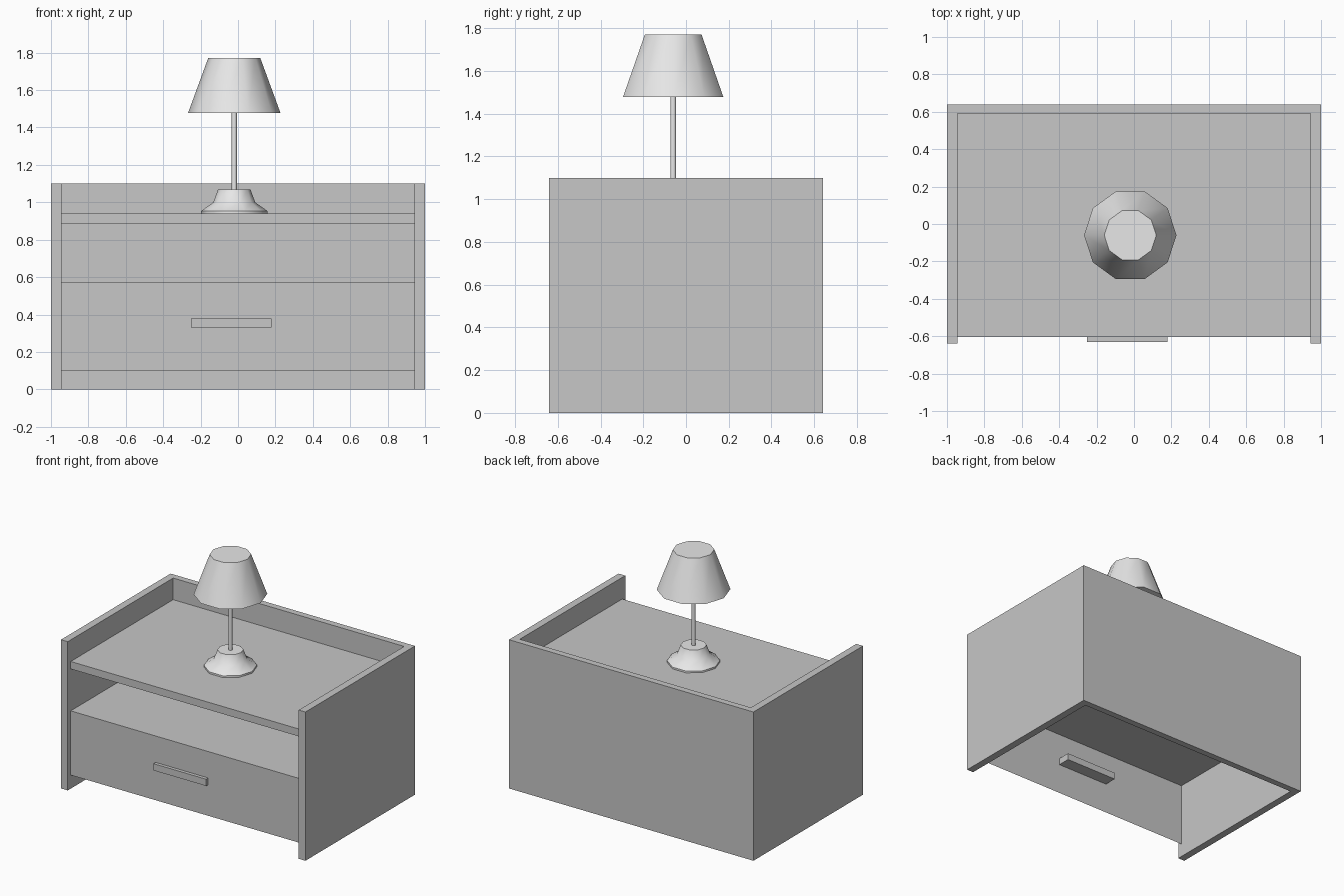
import bpy, bmesh
from math import cos, sin, tau, radians
from mathutils import Vector

old = bpy.data.objects.get("Cube")
if old:
    bpy.data.objects.remove(old, do_unlink=True)


def material(name, value):
    m = bpy.data.materials.new(name)
    m.use_nodes = True
    colour = (value, value, value, 1)
    m.diffuse_color = colour
    m.node_tree.nodes["Principled BSDF"].inputs["Base Color"].default_value = colour
    return m


cabinet_grey = material("cabinet grey", 0.57)
lamp_grey = material("lamp light grey", 0.8)


def finish(name, bm, mat, smooth=False):
    mesh = bpy.data.meshes.new(name)
    bm.to_mesh(mesh)
    bm.free()
    mesh.materials.append(mat)
    obj = bpy.data.objects.new(name, mesh)
    bpy.context.collection.objects.link(obj)
    if smooth:
        bpy.ops.object.select_all(action='DESELECT')
        obj.select_set(True)
        bpy.context.view_layer.objects.active = obj
        bpy.ops.object.shade_smooth_by_angle(angle=radians(45))
    return obj


def box(name, low, high, mat):
    low, high = Vector(low), Vector(high)
    bm = bmesh.new()
    bmesh.ops.create_cube(bm, size=1)
    bmesh.ops.scale(bm, vec=high - low, verts=bm.verts)
    bmesh.ops.translate(bm, vec=(low + high) / 2, verts=bm.verts)
    return finish(name, bm, mat)


def turned(name, profile, mat, centre=(-0.02, -0.06), sides=10):
    """Closed solid of stacked rings given as (radius, height)."""
    bm = bmesh.new()
    rings = [[bm.verts.new((centre[0] + r * cos(tau * i / sides),
                            centre[1] + r * sin(tau * i / sides), z))
              for i in range(sides)] for r, z in profile]
    for a, b in zip(rings, rings[1:]):
        for i in range(sides):
            j = (i + 1) % sides
            bm.faces.new((a[i], a[j], b[j], b[i]))
    bm.faces.new(rings[0][::-1])
    bm.faces.new(rings[-1])
    return finish(name, bm, mat, smooth=True)


# Cabinet body: U-shaped plan of two sides and a back, extruded upwards
half, depth, inner, back = 1.0, 0.64, 0.945, 0.592
outline = [(-half, -depth), (-inner, -depth), (-inner, back), (inner, back),
           (inner, -depth), (half, -depth), (half, depth), (-half, depth)]
bm = bmesh.new()
floor = bm.faces.new([bm.verts.new((x, y, 0)) for x, y in outline])
ext = bmesh.ops.extrude_face_region(bm, geom=[floor], use_keep_orig=True)
bmesh.ops.translate(bm, vec=(0, 0, 1.1),
                    verts=[v for v in ext["geom"] if isinstance(v, bmesh.types.BMVert)])
bmesh.ops.recalc_face_normals(bm, faces=bm.faces)
finish("cabinet_sides_and_back", bm, cabinet_grey)

# Upper shelf
front = -0.605
box("top_shelf", (-inner, front, 0.885), (inner, back, 0.94), cabinet_grey)

# Drawer: thin front and top, open underneath
bm = bmesh.new()
path = [(front, 0.1), (front, 0.575), (back, 0.575)]
rows = [[bm.verts.new((x, y, z)) for x in (-inner, inner)] for y, z in path]
for a, b in zip(rows, rows[1:]):
    bm.faces.new((a[0], a[1], b[1], b[0]))
finish("drawer_front_and_top", bm, cabinet_grey)

# Handle passing through the drawer front
box("drawer_handle", (-0.25, -0.63, 0.33), (0.18, -0.51, 0.38), cabinet_grey)

# Table lamp
turned("lamp_base", [(0.178, 0.94), (0.178, 0.953), (0.112, 1.0), (0.087, 1.068)], lamp_grey)
turned("lamp_pole", [(0.014, 1.06), (0.014, 1.49)], lamp_grey)
turned("lamp_shade", [(0.247, 1.478), (0.139, 1.772)], lamp_grey)
